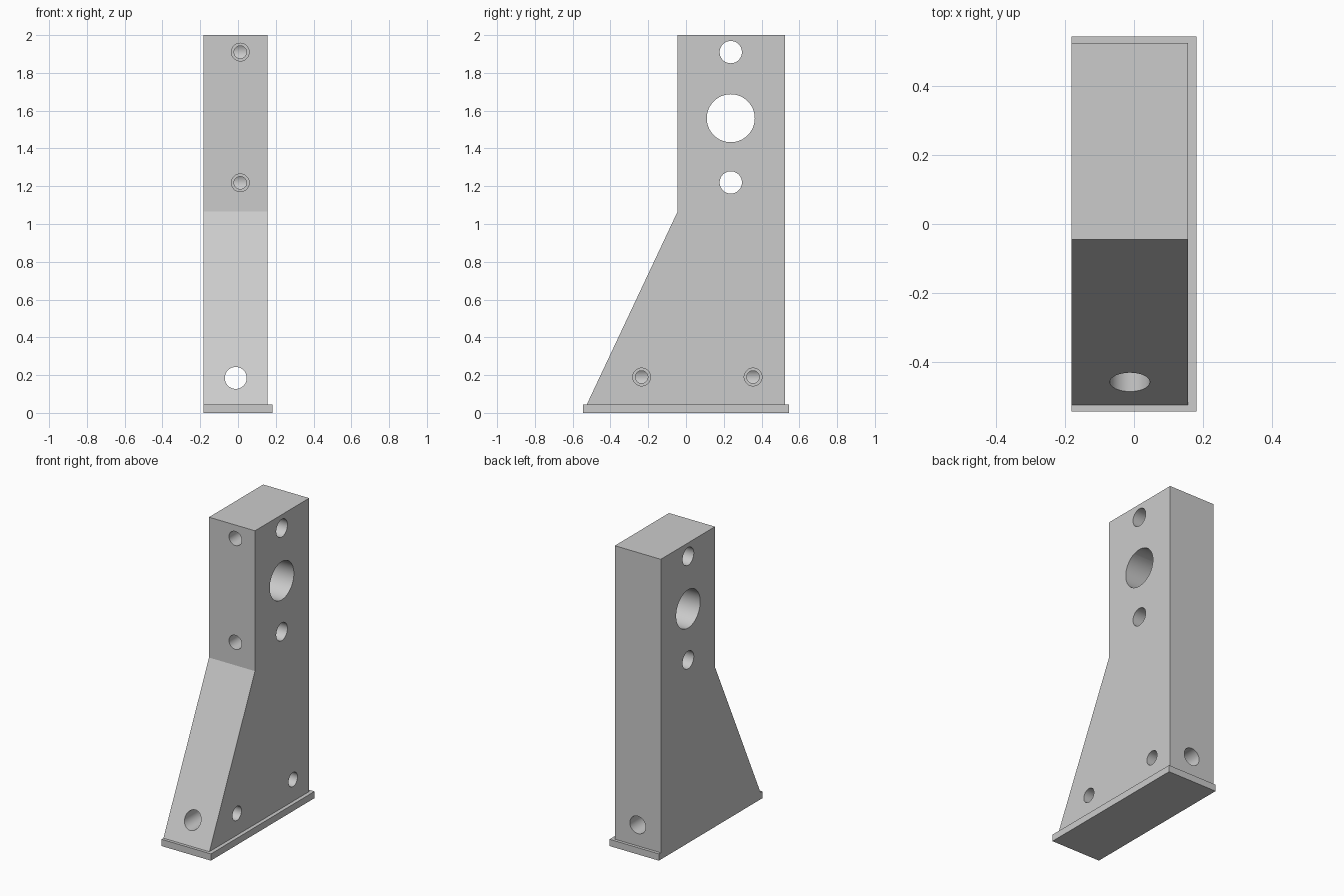
import bpy
import bmesh
from math import pi, radians
from mathutils import Matrix

cube = bpy.data.objects.get("Cube")
if cube:
    bpy.data.objects.remove(cube, do_unlink=True)

grey = bpy.data.materials.new("plain grey")
grey.use_nodes = True
colour = (0.6, 0.6, 0.6, 1)
grey.diffuse_color = colour
grey.node_tree.nodes["Principled BSDF"].inputs["Base Color"].default_value = colour


def prism(name, profile, x0, x1):
    """Extrude a (y, z) profile from x0 to x1."""
    bm = bmesh.new()
    face = bm.faces.new([bm.verts.new((x0, y, z)) for y, z in profile])
    ext = bmesh.ops.extrude_face_region(bm, geom=[face])
    verts = [v for v in ext["geom"] if isinstance(v, bmesh.types.BMVert)]
    bmesh.ops.translate(bm, verts=verts, vec=(x1 - x0, 0, 0))
    bmesh.ops.recalc_face_normals(bm, faces=bm.faces)
    mesh = bpy.data.meshes.new(name)
    bm.to_mesh(mesh)
    bm.free()
    mesh.materials.append(grey)
    obj = bpy.data.objects.new(name, mesh)
    bpy.context.collection.objects.link(obj)
    return obj


def drill(target, axis, start, end, a, b, radius):
    """Cut a round hole along x at (y, z) = (a, b), or along y at (x, z) = (a, b)."""
    mid = (start + end) / 2
    if axis == "x":
        place = Matrix.Translation((mid, a, b)) @ Matrix.Rotation(pi / 2, 4, "Y")
    else:
        place = Matrix.Translation((a, mid, b)) @ Matrix.Rotation(pi / 2, 4, "X")
    bm = bmesh.new()
    bmesh.ops.create_cone(bm, cap_ends=True, segments=64, radius1=radius,
                          radius2=radius, depth=end - start, matrix=place)
    mesh = bpy.data.meshes.new("cutter")
    bm.to_mesh(mesh)
    bm.free()
    mesh.materials.append(grey)
    cutter = bpy.data.objects.new("cutter", mesh)
    cutter.hide_render = True
    bpy.context.collection.objects.link(cutter)
    mod = target.modifiers.new("hole", "BOOLEAN")
    mod.operation = "DIFFERENCE"
    mod.solver = "EXACT"
    mod.object = cutter
    bpy.context.view_layer.objects.active = target
    bpy.ops.object.modifier_apply(modifier=mod.name)
    bpy.data.objects.remove(cutter, do_unlink=True)


left, right, front, back = -0.182, 0.157, -0.045, 0.525
base_top = 0.045

# Foot plate, flush with the upright on one side
prism("base_plate", [(-0.545, 0), (0.545, 0), (0.545, base_top), (-0.545, base_top)],
      left, 0.182)

# Upright with sloped front
upright = prism("upright", [(-0.525, base_top), (back, base_top), (back, 2),
                            (front, 2), (front, 1.065)], left, right)

# Cross holes through the upper part
for z, radius in ((1.91, 0.059), (1.56, 0.127), (1.22, 0.059)):
    drill(upright, "x", -0.4, 0.4, 0.237, z, radius)

# Long bore from front to back near the foot
drill(upright, "y", -0.8, 0.8, -0.012, 0.185, 0.058)

# Stepped screw holes reaching the cross holes from the front
for z in (1.91, 1.218):
    drill(upright, "y", front - 0.1, 0.23, 0.012, z, 0.033)
    drill(upright, "y", front - 0.1, front + 0.15, 0.012, z, 0.047)

# Stepped screw holes reaching the long bore from the side
for y in (-0.235, 0.355):
    drill(upright, "x", -0.01, right + 0.1, y, 0.19, 0.033)
    drill(upright, "x", right - 0.08, right + 0.1, y, 0.19, 0.047)

# Smooth hole walls, crisp edges
bpy.ops.object.select_all(action="DESELECT")
upright.select_set(True)
bpy.context.view_layer.objects.active = upright
bpy.ops.object.shade_smooth_by_angle(angle=radians(25))
